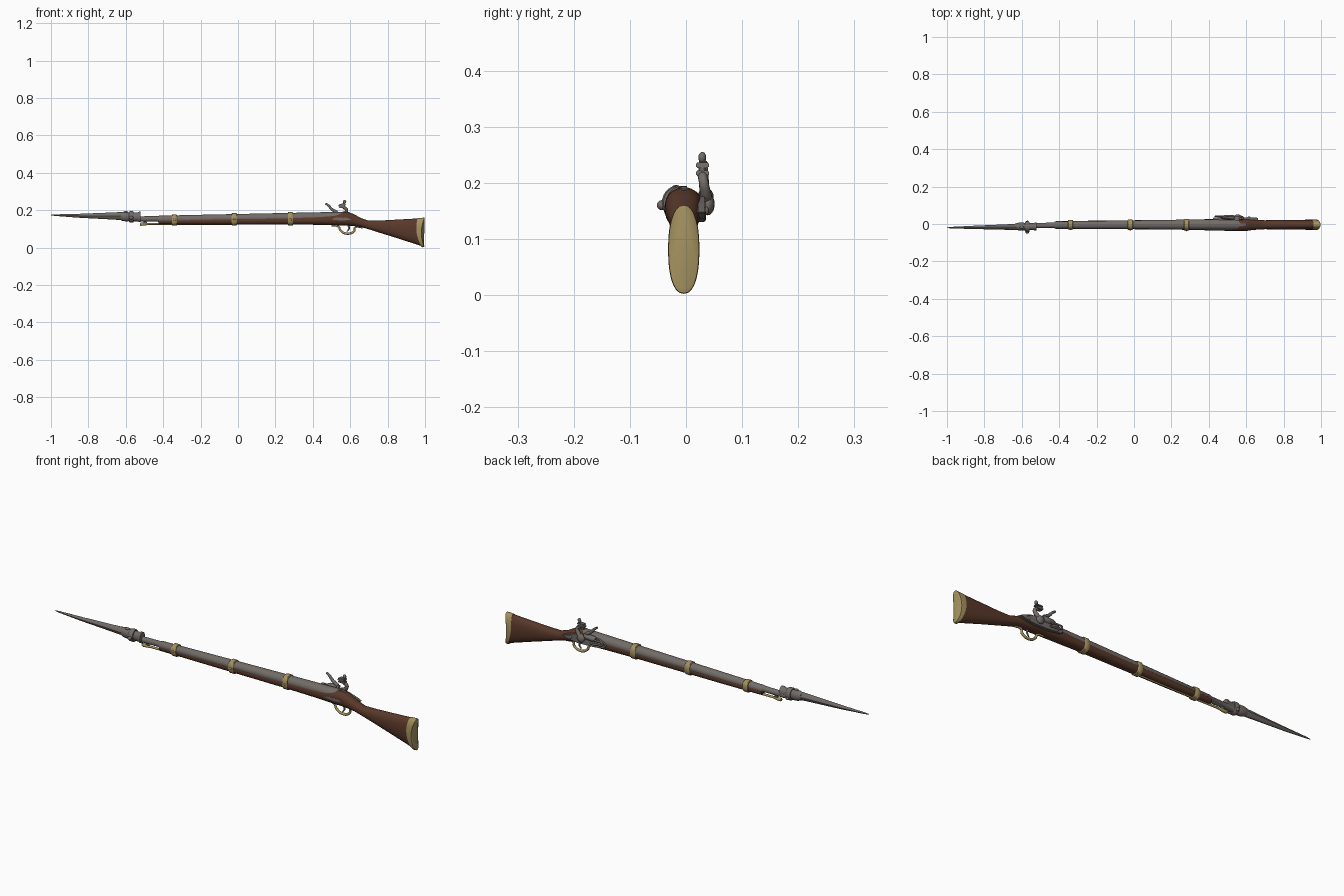
import bpy, bmesh, math
from mathutils import Vector


def material(name, rgb):
    m = bpy.data.materials.new(name)
    m.diffuse_color = (*rgb, 1)
    return m


WOOD = material("walnut_wood", (0.100, 0.040, 0.023))
STEEL = material("grey_steel", (0.170, 0.150, 0.137))
BRASS = material("aged_brass", (0.370, 0.285, 0.115))


def finish(name, bm, mat, angle=40):
    bmesh.ops.recalc_face_normals(bm, faces=bm.faces)
    me = bpy.data.meshes.new(name)
    bm.to_mesh(me)
    bm.free()
    ob = bpy.data.objects.new(name, me)
    bpy.context.collection.objects.link(ob)
    me.materials.append(mat)
    bpy.ops.object.select_all(action='DESELECT')
    ob.select_set(True)
    bpy.context.view_layer.objects.active = ob
    bpy.ops.object.shade_smooth_by_angle(angle=math.radians(angle))
    return ob


def loft(name, rows, mat, y=-0.004, power=2.0, n=28, warp=None, angle=40):
    """Skin along x; rows are (x, z_bottom, z_top, half_width[, y])."""
    bm = bmesh.new()
    rings = []
    for row in rows:
        x, zb, zt, hy = row[:4]
        yc = row[4] if len(row) > 4 else y
        ring = []
        for i in range(n):
            a = 2 * math.pi * i / n
            c, s = math.cos(a), math.sin(a)
            co = Vector((x, yc + hy * math.copysign(abs(c) ** (2 / power), c),
                         (zb + zt) / 2 + (zt - zb) / 2 * math.copysign(abs(s) ** (2 / power), s)))
            ring.append(bm.verts.new(warp(co) if warp else co))
        rings.append(ring)
    for a, b in zip(rings, rings[1:]):
        for i in range(n):
            bm.faces.new((a[i], a[(i + 1) % n], b[(i + 1) % n], b[i]))
    bm.faces.new(rings[0])
    bm.faces.new(rings[-1])
    return finish(name, bm, mat, angle)


def plate(name, points, y0, y1, mat, bevel=0.003):
    """Extrude an x-z outline between two y values."""
    bm = bmesh.new()
    f = bm.faces.new([bm.verts.new((x, y0, z)) for x, z in points])
    new = bmesh.ops.extrude_face_region(bm, geom=[f])["geom"]
    bmesh.ops.translate(bm, vec=(0, y1 - y0, 0),
                        verts=[v for v in new if isinstance(v, bmesh.types.BMVert)])
    if bevel:
        bmesh.ops.bevel(bm, geom=bm.edges[:], offset=bevel, segments=2, affect='EDGES',
                        clamp_overlap=True)
    return finish(name, bm, mat)


def tube(name, pts, radius, mat, scales=None):
    """Smooth round rod through the given points."""
    cu = bpy.data.curves.new(name, 'CURVE')
    cu.dimensions = '3D'
    cu.bevel_depth = radius
    cu.bevel_resolution = 3
    cu.use_fill_caps = True
    sp = cu.splines.new('BEZIER')
    sp.bezier_points.add(len(pts) - 1)
    for i, (p, co) in enumerate(zip(sp.bezier_points, pts)):
        p.co = co
        p.handle_left_type = p.handle_right_type = 'AUTO'
        p.radius = scales[i] if scales else 1
    ob = bpy.data.objects.new(name, cu)
    bpy.context.collection.objects.link(ob)
    cu.materials.append(mat)
    return ob


def knob(name, loc, size, mat):
    bm = bmesh.new()
    bmesh.ops.create_uvsphere(bm, u_segments=16, v_segments=10, radius=1)
    for v in bm.verts:
        v.co = Vector(loc) + Vector(v.co[i] * size[i] for i in range(3))
    return finish(name, bm, mat)


# Butt end is hollowed into a shallow crescent
def hollow(co):
    if co.x > 0.955:
        co.x -= 0.016 * math.sin(math.pi * min(max(co.z / 0.16, 0), 1))
    return co


# Wooden stock: fore-end, wrist and butt
loft("stock", [
    (-0.425, .128, .154, .016), (-0.415, .125, .156, .019), (-0.2, .124, .160, .022),
    (0.0, .124, .164, .024), (0.28, .124, .170, .027), (0.44, .122, .176, .031),
    (0.52, .120, .182, .033), (0.565, .118, .191, .034), (0.59, .117, .190, .033),
    (0.62, .115, .179, .030), (0.66, .110, .157, .026), (0.70, .098, .144, .024),
    (0.76, .079, .145, .0245), (0.85, .051, .150, .026), (0.94, .022, .155, .027),
    (0.985, .008, .157, .027)], WOOD, power=2.3, warp=hollow)


# Brass butt plate, deeper at the heel than at the toe
def butt_warp(co):
    if co.x < 0.97:
        co.x += 0.022 * (1 - min(max(co.z / 0.16, 0), 1))
    return hollow(co)


loft("butt_plate", [(0.960, .004, .1585, .0275), (0.987, .002, .160, .028),
                    (0.996, .003, .160, .027), (0.999, .008, .155, .022)],
     BRASS, power=2.3, warp=butt_warp)

# Barrel, with the thin exposed muzzle
loft("barrel", [
    (-0.56, .139, .167, .014, -.008), (-0.43, .140, .169, .014, -.007),
    (-0.42, .132, .171, .0195, -.006), (0.0, .136, .180, .0235, -.004),
    (0.28, .136, .186, .0265, -.003), (0.50, .137, .1905, .029, -.003),
    (0.555, .138, .192, .029, -.003), (0.575, .145, .191, .022, -.003)], STEEL)
plate("breech_tang", [(0.56, .180), (0.56, .194), (0.585, .193), (0.60, .188), (0.60, .180)],
      -0.011, 0.004, STEEL, 0.002)

# Brass barrel bands
for name, x, zb, zt, h in (("front_band", -0.34, .118, .177, .0255),
                           ("middle_band", -0.02, .118, .184, .0275),
                           ("rear_band", 0.28, .118, .191, .031)):
    loft(name, [(x - .014, zb + .003, zt - .003, h - .002), (x - .011, zb, zt, h),
                (x + .011, zb, zt, h), (x + .014, zb + .003, zt - .003, h - .002)],
         BRASS, power=2.3)
    knob(name + "_screw", (x, -0.004 - h, .15), (.006, .004, .006), BRASS)

# Ramrod under the barrel
tube("ramrod", [(-0.51, -.006, .127), (-0.25, -.005, .126), (-0.02, -.004, .125)], .0055, BRASS)
loft("ramrod_tip", [(-0.525, .119, .132, .0065), (-0.52, .117, .134, .0085),
                    (-0.50, .118, .133, .0075), (-0.48, .121, .132, .0055)], BRASS, y=-.006)
plate("muzzle_lug", [(-0.505, .128), (-0.505, .142), (-0.49, .142), (-0.485, .128)],
      -.010, -.002, STEEL, 0.001)

# Bayonet: tapered blade, shoulder, socket and locking ring
loft("bayonet_blade", [
    (-1.0, .1735, .1755, .001, -.020), (-0.98, .170, .178, .004, -.0195),
    (-0.85, .160, .181, .009, -.018), (-0.70, .152, .187, .014, -.0165),
    (-0.63, .148, .190, .017, -.016), (-0.59, .148, .189, .016, -.015)],
    STEEL, n=12, power=1.6, angle=25)
loft("bayonet_socket", [
    (-0.635, .150, .188, .016), (-0.615, .142, .192, .021), (-0.59, .140, .191, .021),
    (-0.58, .143, .188, .019), (-0.535, .141, .188, .019), (-0.53, .137, .192, .021),
    (-0.52, .137, .192, .021)], STEEL, y=-.014)
loft("locking_ring", [(-0.582, .137, .193, .025), (-0.578, .134, .195, .028),
                      (-0.562, .134, .195, .028), (-0.558, .137, .193, .025)],
     STEEL, y=-.015)
knob("locking_ring_screw", (-0.57, -.043, .160), (.010, .009, .009), STEEL)
knob("locking_ring_ear", (-0.57, .010, .150), (.008, .008, .008), STEEL)
knob("socket_stud", (-0.60, -.018, .190), (.012, .008, .006), STEEL)

# Lock plate on the +y side
plate("lock_plate", [(0.42, .150), (0.44, .139), (0.50, .132), (0.58, .130), (0.63, .136),
                     (0.665, .147), (0.64, .158), (0.60, .170), (0.56, .180), (0.46, .177),
                     (0.43, .165)], 0.018, 0.036, STEEL)
knob("lock_screw_front", (0.455, .036, .157), (.009, .007, .009), STEEL)
knob("lock_screw_rear", (0.615, .035, .150), (.008, .006, .008), STEEL)
plate("side_plate", [(0.50, .150), (0.52, .160), (0.58, .160), (0.61, .150), (0.56, .144)],
      -0.0385, -0.030, STEEL, 0.001)

# Flash pan, steel striker and its spring
loft("flash_pan", [(0.475, .172, .184, .008), (0.485, .163, .188, .014),
                   (0.525, .163, .190, .014), (0.538, .174, .190, .009)], STEEL, y=.035)
tube("striker_arm", [(0.53, .033, .188), (0.50, .033, .207), (0.485, .033, .224),
                     (0.468, .033, .236)], .0075, STEEL, [1.2, 1, .85, .7])
tube("striker_spring", [(0.50, .041, .166), (0.46, .041, .172), (0.435, .041, .165),
                        (0.46, .041, .154), (0.50, .041, .150)], .0045, STEEL)

# Cocked hammer with jaws and flint screw
knob("hammer_hub", (0.555, .039, .162), (.020, .012, .020), STEEL)
tube("hammer_neck", [(0.555, .037, .165), (0.575, .034, .185), (0.580, .031, .203),
                     (0.565, .029, .216)], .010, STEEL, [1.2, 1, .85, .9])
for name, z in (("lower_jaw", .217), ("upper_jaw", .231)):
    plate(name, [(0.540, z - .004), (0.540, z + .003), (0.575, z + .005), (0.577, z - .005)],
          .018, .041, STEEL, 0.002)
plate("flint", [(0.533, .223), (0.542, .228), (0.566, .228), (0.566, .220), (0.542, .220)],
      .022, .037, STEEL, 0.001)
tube("jaw_screw", [(0.565, .029, .212), (0.568, .029, .240)], .006, STEEL)
knob("jaw_screw_head", (0.570, .029, .245), (.009, .007, .010), STEEL)

# Trigger guard and trigger
tube("trigger_guard", [(0.500, -.004, .118), (0.538, -.004, .112), (0.548, -.004, .092),
                       (0.585, -.004, .075), (0.622, -.004, .090), (0.626, -.004, .108),
                       (0.665, -.004, .107)], .0055, BRASS, [.7, 1, 1.1, 1.2, 1.1, 1, .7])
tube("trigger", [(0.588, -.004, .122), (0.594, -.004, .103), (0.583, -.004, .086)],
     .0045, STEEL, [1.2, 1, .6])
